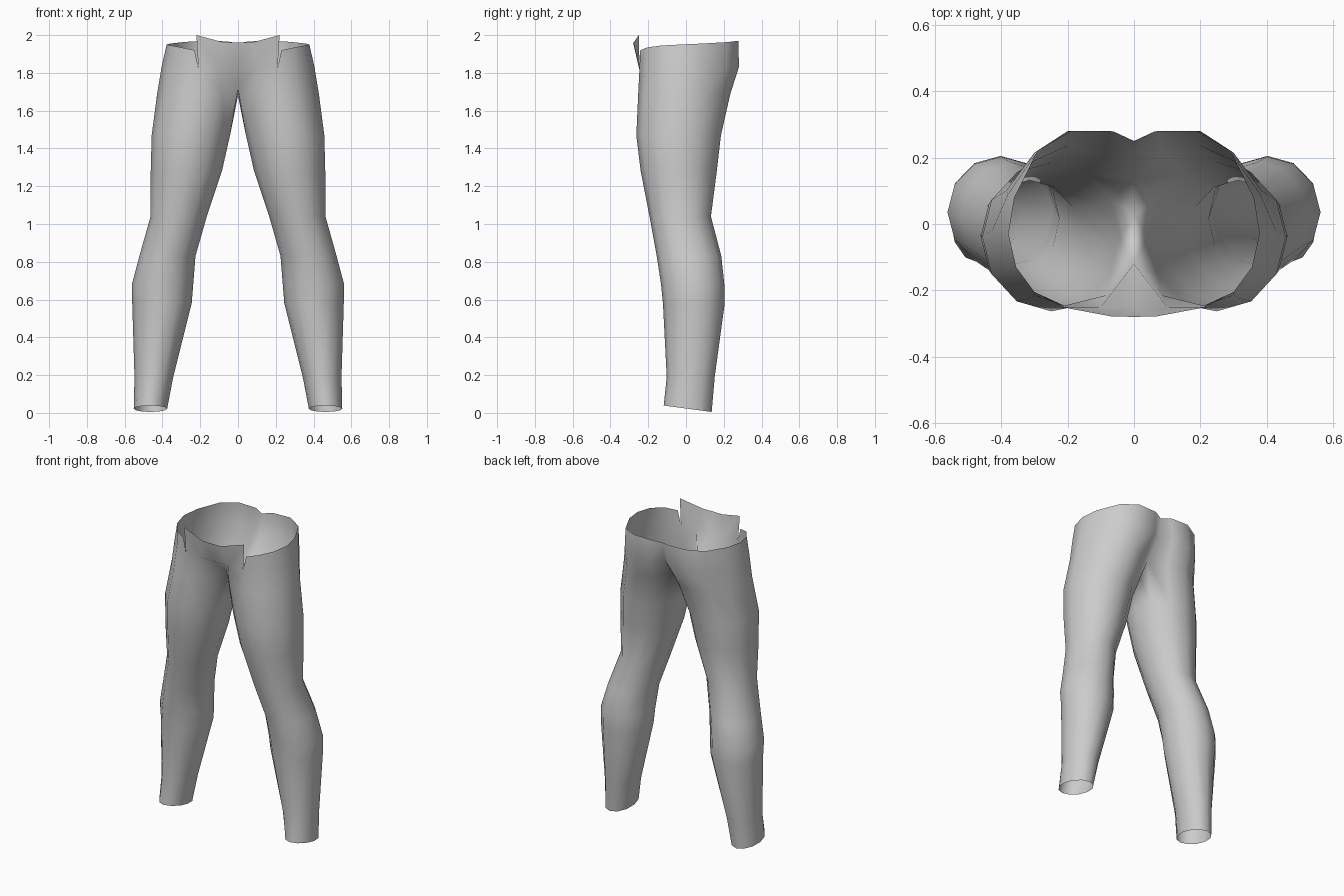
import bpy, bmesh, math

if "Cube" in bpy.data.objects:
    bpy.data.objects.remove(bpy.data.objects["Cube"])

SIDES = 12  # around each leg: 0 outer, 3 back, 6 inner, 9 front

# Leg rings: z, inner x, outer x, front y, back y, hem tilt
LEG = [
    (0.022, 0.375, 0.552, -0.118, 0.136, -0.017),
    (0.19, 0.343, 0.548, -0.102, 0.152, 0),
    (0.58, 0.245, 0.56, -0.122, 0.205, 0),
    (0.68, 0.237, 0.562, -0.132, 0.203, 0),
    (0.83, 0.225, 0.522, -0.155, 0.187, 0),
    (1.04, 0.165, 0.463, -0.193, 0.132, 0),
    (1.28, 0.085, 0.462, -0.24, 0.163, 0),
    (1.47, 0.042, 0.457, -0.263, 0.185, 0),
]
# Crotch ring, closing on the centre line at points 5 to 7
CROTCH = [(.428, -.02), (.385, .1), (.3, .19), (.2, .235), (.09, .205), (0, .13),
          (0, .03), (0, -.12), (.085, -.215), (.2, -.253), (.315, -.225), (.395, -.13)]
CROTCH_Z = [1.69] * 5 + [1.72, 1.68, 1.72] + [1.69] * 4
# Hip and waist arcs, running from front centre round the side to back centre
ARC = [7, 8, 9, 10, 11, 0, 1, 2, 3, 4, 5]
HIP = [(0, -.25), (.1, -.25), (.21, -.246), (.3, -.215), (.375, -.13), (.405, -.02),
       (.38, .09), (.3, .215), (.2, .28), (.07, .28), (0, .225)]
WAIST = [(0, -.28, 1.96), (.07, -.278, 1.96), (.23, -.242, 1.92), (.3, -.205, 1.935),
         (.355, -.13, 1.945), (.378, -.03, 1.95), (.36, .08, 1.955), (.29, .22, 1.963),
         (.19, .278, 1.97), (.06, .278, 1.967), (0, .25, 1.957)]
FLAP_CORNER = (.22, -.25, 2.0)

bm = bmesh.new()


def leg_ring(z, x0, x1, y0, y1, tilt):
    ring = []
    for k in range(SIDES):
        a = 2 * math.pi * k / SIDES
        ring.append(bm.verts.new(((x0 + x1) / 2 + (x1 - x0) / 2 * math.cos(a),
                                  (y0 + y1) / 2 + (y1 - y0) / 2 * math.sin(a),
                                  z + tilt * math.sin(a))))
    return ring


def bridge(low, high, closed):
    n = len(low)
    for i in range(n if closed else n - 1):
        j = (i + 1) % n
        bm.faces.new((low[i], low[j], high[j], high[i]))


# Leg tube up to the crotch
rings = [leg_ring(*r) for r in LEG]
crotch = [bm.verts.new((x, y, z)) for (x, y), z in zip(CROTCH, CROTCH_Z)]
rings.append(crotch)
for low, high in zip(rings, rings[1:]):
    bridge(low, high, True)

# Hips and waistband
hip = [bm.verts.new((x, y, 1.83)) for x, y in HIP]
waist = [bm.verts.new(p) for p in WAIST]
bridge([crotch[k] for k in ARC], hip, False)
bridge(hip[2:], waist[2:], False)

# Raised front flap, slit from the waistband at its corner
corner = bm.verts.new(FLAP_CORNER)
bridge(hip[:3], [waist[0], waist[1], corner], False)

# Mirror to the other leg and join along the centre line
geom = bm.verts[:] + bm.edges[:] + bm.faces[:]
bmesh.ops.mirror(bm, geom=geom, axis='X', merge_dist=0.0005)
bmesh.ops.remove_doubles(bm, verts=bm.verts[:], dist=0.0005)
bmesh.ops.recalc_face_normals(bm, faces=bm.faces[:])
# Make the open shell face outwards
outer = max(bm.faces, key=lambda f: f.calc_center_median().x)
if outer.normal.x < 0:
    bmesh.ops.reverse_faces(bm, faces=bm.faces[:])
for f in bm.faces:
    f.smooth = True

mesh = bpy.data.meshes.new("trousers")
bm.to_mesh(mesh)
bm.free()
trousers = bpy.data.objects.new("trousers", mesh)
bpy.context.collection.objects.link(trousers)

cloth = bpy.data.materials.new("grey cloth")
cloth.diffuse_color = (0.6, 0.6, 0.6, 1)
cloth.use_nodes = True
cloth.node_tree.nodes["Principled BSDF"].inputs["Base Color"].default_value = cloth.diffuse_color
mesh.materials.append(cloth)
